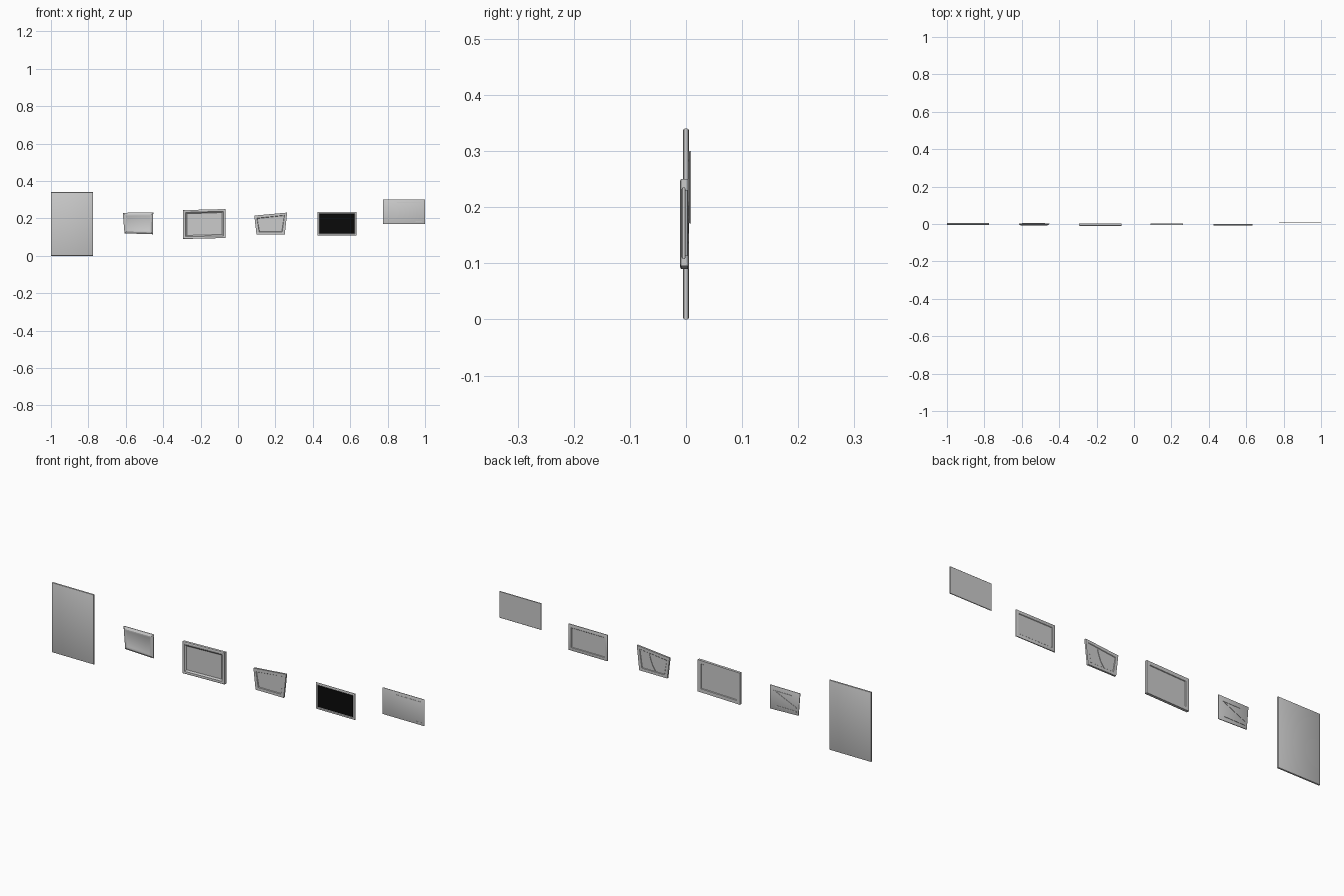
import bpy, bmesh, math
from mathutils import Vector

if "Cube" in bpy.data.objects:
    bpy.data.objects.remove(bpy.data.objects["Cube"])


def finish(bm, name, angle=30):
    bmesh.ops.recalc_face_normals(bm, faces=bm.faces)
    me = bpy.data.meshes.new(name)
    bm.to_mesh(me)
    bm.free()
    ob = bpy.data.objects.new(name, me)
    bpy.context.collection.objects.link(ob)
    bpy.ops.object.select_all(action='DESELECT')
    bpy.context.view_layer.objects.active = ob
    ob.select_set(True)
    bpy.ops.object.shade_smooth_by_angle(angle=math.radians(angle))
    return ob


def panel(name, corners, rings):
    """Corners (x, z): bottom left, bottom right, top right, top left.
    Rings (inset, y) run from the back centre around the rim to the front centre."""
    bm = bmesh.new()
    signs = [(1, 1), (-1, 1), (-1, -1), (1, -1)]
    loops = [[bm.verts.new((x + sx * d, y, z + sz * d))
              for (x, z), (sx, sz) in zip(corners, signs)] for d, y in rings]
    for a, b in zip(loops, loops[1:]):
        for i in range(4):
            j = (i + 1) % 4
            bm.faces.new((a[i], a[j], b[j], b[i]))
    bm.faces.new(loops[0])
    bm.faces.new(loops[-1][::-1])
    return finish(bm, name)


def strip(name, points, y, width=0.004, depth=0.002):
    """Thin raised strip along (x, z) points, centred at depth y."""
    bm = bmesh.new()
    prev = None
    for i, p in enumerate(points):
        a, b = points[max(i - 1, 0)], points[min(i + 1, len(points) - 1)]
        t = Vector((b[0] - a[0], b[1] - a[1])).normalized()
        n = Vector((-t.y, t.x)) * width / 2
        ring = [bm.verts.new((p[0] + s * n.x, y + q * depth / 2, p[1] + s * n.y))
                for s, q in ((1, 1), (-1, 1), (-1, -1), (1, -1))]
        if prev:
            for k in range(4):
                m = (k + 1) % 4
                bm.faces.new((prev[k], prev[m], ring[m], ring[k]))
        else:
            bm.faces.new(ring)
        prev = ring
    bm.faces.new(prev[::-1])
    return finish(bm, name)


def rect(x0, x1, z0, z1):
    return [(x0, z0), (x1, z0), (x1, z1), (x0, z1)]


# Tall plate with softly rounded edges
board = panel("tall_plate", rect(-1.0, -0.775, 0.0, 0.34),
              [(0.003, 0.005), (0.001, 0.004), (0, 0.002), (0, -0.002), (0.001, -0.004), (0.003, -0.005)])
board.data.shade_smooth()

# Small bevelled panel with braces on the back
panel("small_panel", [(-0.607, 0.12), (-0.455, 0.115), (-0.453, 0.231), (-0.616, 0.23)],
      [(0.002, 0.003), (0, 0.002), (0, -0.001), (0.010, -0.007), (0.014, -0.007), (0.018, -0.005)])
strip("small_panel_top_brace", [(-0.475, 0.208), (-0.57, 0.208)], 0.0035)
strip("small_panel_bottom_brace", [(-0.485, 0.137), (-0.597, 0.137)], 0.0035)
strip("small_panel_diagonal_brace", [(-0.485, 0.205), (-0.54, 0.18), (-0.597, 0.155)], 0.0035)

# Large deep frame with a recessed picture surface
panel("large_frame", [(-0.293, 0.09), (-0.066, 0.095), (-0.066, 0.25), (-0.293, 0.244)],
      [(0.019, 0.001), (0.017, 0.004), (0, 0.004), (0, -0.009), (0.004, -0.011),
       (0.012, -0.010), (0.019, -0.004)])

# Tapered panel with shallow rails and a curved back brace
panel("tapered_panel", [(0.099, 0.113), (0.25, 0.113), (0.263, 0.231), (0.087, 0.215)],
      [(0.016, 0.001), (0.014, 0.003), (0, 0.003), (0, -0.006), (0.014, -0.006), (0.016, -0.003)])
strip("tapered_panel_curved_brace",
      [(0.197, 0.205), (0.19, 0.18), (0.18, 0.155), (0.165, 0.132)], 0.002)

# Dark screen set in a thin frame
panel("screen_frame", rect(0.424, 0.634, 0.108, 0.235),
      [(0.017, -0.003), (0.015, -0.001), (0.002, -0.001), (0, -0.002), (0, -0.006),
       (0.003, -0.008), (0.009, -0.008), (0.011, -0.006)])
screen = panel("dark_screen", rect(0.435, 0.623, 0.12, 0.224), [(0, -0.0055), (0, -0.007)])
black = bpy.data.materials.new("black")
black.diffuse_color = (0.003, 0.003, 0.003, 1)
black.use_nodes = True
black.node_tree.nodes["Principled BSDF"].inputs["Base Color"].default_value = black.diffuse_color
screen.data.materials.append(black)

# Thin sheet with narrow edge strips
panel("thin_sheet", rect(0.775, 1.0, 0.171, 0.3),
      [(0.001, 0.0092), (0, 0.0085), (0, 0.006), (0.001, 0.0055)])
strip("sheet_top_strip", [(0.85, 0.283), (0.98, 0.283)], 0.0057)
strip("sheet_bottom_strip", [(0.95, 0.182), (0.985, 0.182)], 0.0057)
